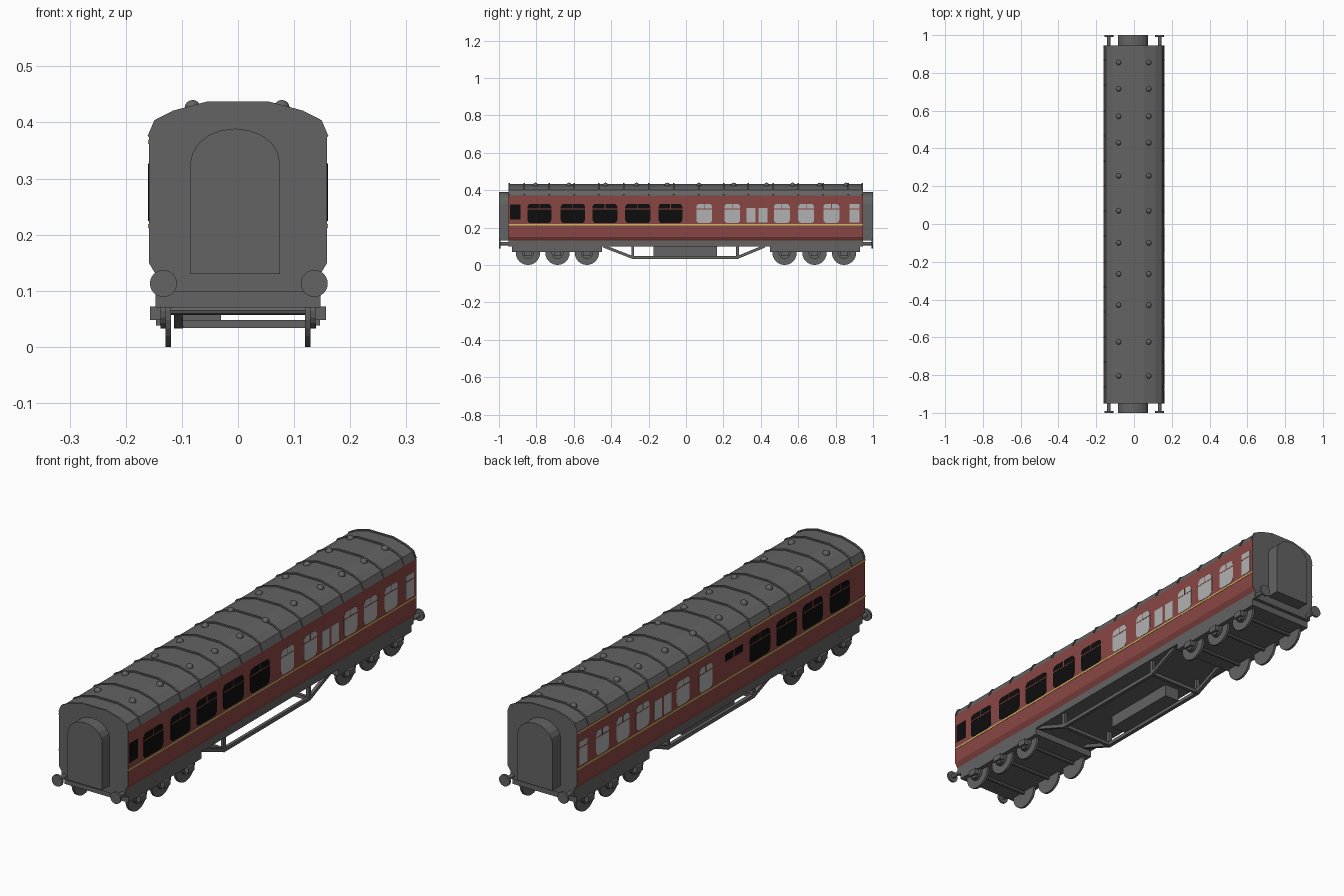
import bpy, bmesh, math
from mathutils import Matrix

if "Cube" in bpy.data.objects:
    bpy.data.objects.remove(bpy.data.objects["Cube"])


def material(name, rgb):
    m = bpy.data.materials.new(name)
    m.diffuse_color = (*rgb, 1)
    m.use_nodes = True
    m.node_tree.nodes["Principled BSDF"].inputs["Base Color"].default_value = m.diffuse_color
    return m


GREY = material("dark grey", (0.125, 0.125, 0.125))
RED = material("maroon red", (0.25, 0.062, 0.056))
BLACK = material("window black", (0.004, 0.004, 0.004))
PALE = material("window pale grey", (0.44, 0.44, 0.44))
YELLOW = material("lining yellow", (0.65, 0.48, 0.13))


def prism(bm, pts, axis, a, b):
    """Extrude a 2D outline between a and b. Axis x: pts are (y, z); axis y: pts are (x, z)."""
    place = (lambda p, t: (t, p[0], p[1])) if axis == "x" else (lambda p, t: (p[0], t, p[1]))
    lo = [bm.verts.new(place(p, a)) for p in pts]
    hi = [bm.verts.new(place(p, b)) for p in pts]
    bm.faces.new(lo)
    bm.faces.new(hi[::-1])
    for i in range(len(pts)):
        j = (i + 1) % len(pts)
        bm.faces.new((lo[j], lo[i], hi[i], hi[j]))


def finish(bm, name, *mats):
    bmesh.ops.recalc_face_normals(bm, faces=bm.faces)
    me = bpy.data.meshes.new(name)
    bm.to_mesh(me)
    bm.free()
    for m in mats:
        me.materials.append(m)
    ob = bpy.data.objects.new(name, me)
    bpy.context.collection.objects.link(ob)
    return ob


def build(name, mat, prisms):
    bm = bmesh.new()
    for p in prisms:
        prism(bm, *p)
    return finish(bm, name, mat)


def rect(u0, u1, z0, z1):
    return [(u0, z0), (u1, z0), (u1, z1), (u0, z1)]


def circle(u, z, r, n=20):
    return [(u + r * math.cos(2 * math.pi * i / n), z + r * math.sin(2 * math.pi * i / n)) for i in range(n)]


def rounded(u0, u1, z0, z1, r):
    pts = []
    for cu, cz, start in ((u1 - r, z1 - r, 0), (u0 + r, z1 - r, 90), (u0 + r, z0 + r, 180), (u1 - r, z0 + r, 270)):
        for k in range(4):
            a = math.radians(start + 30 * k)
            pts.append((cu + r * math.cos(a), cz + r * math.sin(a)))
    return pts


def bar(p, q, w):
    d = math.hypot(q[0] - p[0], q[1] - p[1])
    nx, nz = -(q[1] - p[1]) / d * w / 2, (q[0] - p[0]) / d * w / 2
    return [(p[0] + nx, p[1] + nz), (q[0] + nx, q[1] + nz), (q[0] - nx, q[1] - nz), (p[0] - nx, p[1] - nz)]


def mirrored(half):
    return half + [(-x, z) for x, z in reversed(half)]


Y0, Y1 = -0.95, 0.945

# Body shell: red side panels, grey roof and ends
ROOF = [(0.159, 0.372), (0.147, 0.40), (0.115, 0.417), (0.055, 0.432)]
bm = bmesh.new()
prism(bm, mirrored([(0.147, 0.13), (0.159, 0.15)] + ROOF), "y", Y0, Y1)
bm.normal_update()
for f in bm.faces:
    c = f.calc_center_median()
    if abs(c.x) > 0.14 and c.z < 0.37:
        f.material_index = 1
finish(bm, "coach_body", GREY, RED)

# Roof ribs and end rims
rib = mirrored([(0.157, 0.372), (0.161, 0.376), (0.149, 0.404), (0.116, 0.421), (0.056, 0.437)])
ribs = [(rib, "y", y - 0.004, y + 0.004) for y in [-0.865 + 0.1332 * i for i in range(14)] + [Y0 + 0.004, Y1 - 0.004]]
build("roof_ribs", GREY, ribs)

# Roof ventilator domes
bm = bmesh.new()
for y in (0.855, 0.715, 0.57, 0.43, 0.255, 0.07, -0.1, -0.265, -0.43, -0.625, -0.805):
    for x in (-0.081, 0.078):
        bmesh.ops.create_uvsphere(bm, u_segments=12, v_segments=8, radius=0.014,
                                  matrix=Matrix.Translation((x, y, 0.426)))
vents = finish(bm, "roof_vents", GREY)
for p in vents.data.polygons:
    p.use_smooth = True

# Arched gangway at each end
arch = [(-0.085, 0.13), (0.075, 0.13)]
arch += [(-0.005 + 0.08 * math.cos(math.pi * i / 10), 0.327 + 0.062 * math.sin(math.pi * i / 10)) for i in range(11)]
build("gangways", GREY, [(arch, "y", -1, Y0 + 0.01), (arch, "y", Y1 - 0.01, 1)])

# Windows: (y start, y end, z bottom, z top, has glazing bars)
big_black = [(-0.848, -0.72), (-0.67, -0.54), (-0.50, -0.367), (-0.325, -0.19)]
pale = [(0.055, 0.14), (0.205, 0.29), (0.47, 0.555), (0.60, 0.685), (0.735, 0.82)]
small_pale = [(0.323, 0.372, 0.226, 0.305), (0.387, 0.436, 0.226, 0.305), (0.875, 0.928, 0.226, 0.325)]


def side_x(s):
    return (s * 0.157, s * 0.1602)


black_panes, pale_panes, bars = [], [], []
for s in (1, -1):
    a, b = side_x(s)
    blacks = big_black + ([(-0.147, -0.02)] if s > 0 else [])
    for panes, spans in ((black_panes, blacks), (pale_panes, pale)):
        for u, v in spans:
            panes.append((rounded(u, v, 0.224, 0.327, 0.018), "x", a, b))
            m = (u + v) / 2
            bars.append((rect(u, v, 0.297, 0.301), "x", a, s * 0.1608))
            bars.append((rect(m - 0.002, m + 0.002, 0.299, 0.327), "x", a, s * 0.1608))
    for u, v, z0, z1 in small_pale:
        pale_panes.append((rect(u, v, z0, z1), "x", a, b))
    bars.append((rect(0.875, 0.928, 0.297, 0.301), "x", a, s * 0.1608))
    if s > 0:
        black_panes.append((rect(-0.94, -0.885, 0.243, 0.322), "x", a, b))
    else:
        black_panes += [(rect(u, u + 0.056, 0.292, 0.322), "x", a, b) for u in (-0.147, -0.084)]
build("dark_windows", BLACK, black_panes)
build("pale_windows", PALE, pale_panes)
build("window_bars", RED, bars)

# Yellow lining: waist line both sides, upper line on the left side
lining = [(rect(Y0, Y1, 0.212, 0.219), "x", s * 0.157, s * 0.1604) for s in (1, -1)]
lining.append((rect(Y0, Y1, 0.362, 0.369), "x", -0.157, -0.1604))
build("yellow_lining", YELLOW, lining)

# Underframe and bogie frames
build("underframe", GREY, [(rect(-0.147, 0.147, 0.098, 0.132), "y", Y0, Y1)])
bogies = [(rect(-0.147, 0.147, 0.07, 0.1), "y", *sorted((s * 0.45, s * 0.93))) for s in (1, -1)]
build("bogie_frames", GREY, bogies)

# Wheels, hubs, axles and axle boxes
wheels, boxes, axles = [], [], []
for y in (-0.845, -0.687, -0.53, 0.527, 0.687, 0.845):
    axles.append((circle(y, 0.065, 0.008, 8), "x", -0.12, 0.12))
    for s in (1, -1):
        wheels.append((circle(y, 0.065, 0.065, 24), "x", s * 0.119, s * 0.129))
        wheels.append((circle(y, 0.065, 0.032, 16), "x", s * 0.129, s * 0.138))
        boxes.append((rect(y - 0.02, y + 0.02, 0.048, 0.072), "x", s * 0.137, s * 0.157))
        boxes.append((rect(y - 0.012, y + 0.012, 0.038, 0.072), "x", s * 0.137, s * 0.146))
build("wheels", GREY, wheels)
build("axles", GREY, axles)
build("axle_boxes", GREY, boxes)

# Truss rods under the middle with two cross bars
truss = []
for a, b in ((-0.114, -0.098), (0.126, 0.139)):
    for p, q in (((-0.44, 0.1), (-0.285, 0.04)), ((-0.29, 0.04), (0.28, 0.04)), ((0.275, 0.04), (0.42, 0.1)),
                 ((-0.285, 0.04), (-0.285, 0.1)), ((0.275, 0.04), (0.275, 0.1))):
        truss.append((bar(p, q, 0.015), "x", a, b))
truss += [(rect(-0.106, 0.133, 0.034, 0.048), "y", y - 0.007, y + 0.007) for y in (-0.285, 0.275)]
build("truss_frame", GREY, truss)
build("battery_box", GREY, [(rect(-0.1, -0.03, 0.046, 0.1), "y", -0.175, 0.165)])

# Buffers: shaft and round head at each corner
buffers = []
for s in (1, -1):
    for x in (-0.133, 0.136):
        buffers.append((circle(x, 0.113, 0.009, 12), "y", s * 0.93, s * 0.994))
        buffers.append((circle(x, 0.113, 0.024, 24), "y", s * 0.991, s * 1.0))
build("buffers", GREY, buffers)
